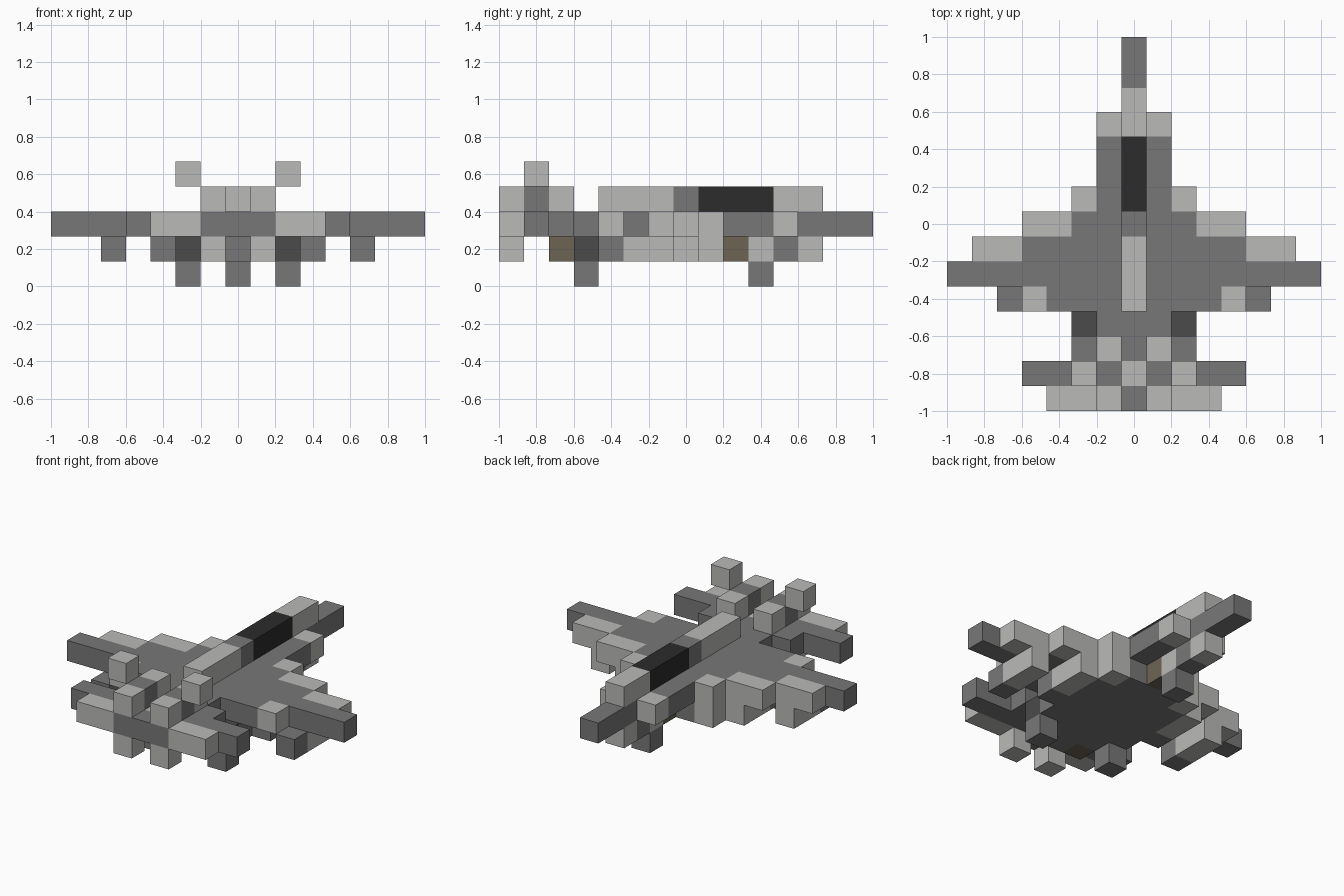
import bpy
import bmesh
import math
from mathutils import Vector

if "Cube" in bpy.data.objects:
    bpy.data.objects.remove(bpy.data.objects["Cube"])

CELL = 2 / 15


def make_material(name, r, g, b):
    mat = bpy.data.materials.new(name)
    mat.use_nodes = True
    mat.diffuse_color = (r, g, b, 1)
    mat.node_tree.nodes["Principled BSDF"].inputs["Base Color"].default_value = (r, g, b, 1)
    return mat


COLOURS = {
    "light": make_material("light grey", .49, .49, .48),
    "dark": make_material("mid grey", .187, .187, .187),
    "charcoal": make_material("charcoal", .07, .07, .07),
    "black": make_material("canopy black", .025, .025, .025),
    "brown": make_material("bay brown", .156, .127, .089),
}
SLOTS = list(COLOURS)
grid = {}


def block(part, colour, xs, ys, level):
    """Fill a run of cells on both sides of the centre; later blocks overwrite."""
    for x in range(xs[0], xs[1] + 1):
        for y in range(ys[0], ys[1] + 1):
            for side in (x, -x):
                grid[side, y, level] = (part, colour)


# Fuselage and nose
block("fuselage", "dark", (0, 1), (-7, 3), 2)
block("nose", "dark", (0, 0), (4, 7), 2)
block("nose", "light", (1, 1), (4, 4), 2)
block("nose", "light", (0, 0), (3, 5), 1)
block("nose", "dark", (0, 0), (4, 4), 1)
block("nose_bay", "brown", (0, 0), (2, 2), 1)

# Belly and engine intakes
block("belly", "dark", (0, 1), (-4, 1), 1)
block("belly", "dark", (0, 2), (-3, 0), 1)
block("belly", "dark", (0, 0), (-5, -5), 1)
block("rear_bay", "brown", (1, 1), (-5, -5), 1)
block("intake", "light", (2, 2), (1, 1), 1)
block("intake", "light", (2, 2), (1, 1), 2)

# Canopy and spine
block("spine", "light", (0, 0), (4, 5), 3)
block("canopy", "black", (0, 0), (1, 3), 3)
block("spine", "dark", (0, 0), (0, 0), 3)
block("spine", "light", (0, 0), (-3, -1), 3)

# Stepped wings with light edges
block("wing", "dark", (2, 2), (-3, 0), 2)
block("wing", "light", (3, 4), (0, 0), 2)
block("wing", "dark", (3, 4), (-1, -1), 2)
block("wing", "light", (5, 6), (-1, -1), 2)
block("wing", "dark", (3, 7), (-2, -2), 2)
block("wing", "dark", (3, 3), (-3, -3), 2)
block("wing", "light", (4, 4), (-3, -3), 2)

# Stores under the wings
for x, tail in ((3, -2), (5, -3)):
    block("wing_store", "dark", (x, x), (tail, tail), 1)
    block("wing_store", "light", (x, x), (tail + 1, tail + 2), 1)

# Tailplane, fins and exhausts
block("tailplane", "dark", (2, 2), (-5, -5), 2)
block("tailplane", "dark", (2, 4), (-6, -6), 2)
block("tailplane", "light", (2, 3), (-7, -7), 2)
block("fuselage", "light", (0, 0), (-6, -6), 2)
block("fin", "light", (1, 1), (-7, -5), 3)
block("fin", "dark", (1, 1), (-6, -6), 3)
block("fin_tip", "light", (2, 2), (-6, -6), 4)
block("exhaust", "light", (1, 1), (-7, -7), 1)

# Landing gear
block("main_gear", "charcoal", (2, 2), (-4, -4), 1)
block("main_wheel", "dark", (2, 2), (-4, -4), 0)
block("nose_wheel", "dark", (0, 0), (3, 3), 0)

DIRECTIONS = [Vector(sign * (axis == i) for i in range(3))
              for axis in range(3) for sign in (-1, 1)]


def build_part(part):
    """Skin only the exposed sides of a part's cells, coloured cell by cell."""
    bm = bmesh.new()
    for cell, (owner, colour) in grid.items():
        if owner != part:
            continue
        centre = Vector(cell) + Vector((0, 0, .5))
        for normal in DIRECTIONS:
            if tuple(int(c) for c in Vector(cell) + normal) in grid:
                continue
            u = Vector((normal.y, normal.z, normal.x))
            v = normal.cross(u)
            corners = [centre + (normal + a * u + b * v) / 2
                       for a, b in ((-1, -1), (1, -1), (1, 1), (-1, 1))]
            face = bm.faces.new([bm.verts.new(c * CELL) for c in corners])
            face.material_index = SLOTS.index(colour)
    bmesh.ops.remove_doubles(bm, verts=bm.verts, dist=CELL / 100)
    bmesh.ops.dissolve_limit(bm, angle_limit=math.radians(1), verts=bm.verts,
                             edges=bm.edges, delimit={"MATERIAL"})
    mesh = bpy.data.meshes.new(part)
    bm.to_mesh(mesh)
    bm.free()
    for mat in COLOURS.values():
        mesh.materials.append(mat)
    bpy.context.collection.objects.link(bpy.data.objects.new(part, mesh))


for part in sorted({owner for owner, _ in grid.values()}):
    build_part(part)
